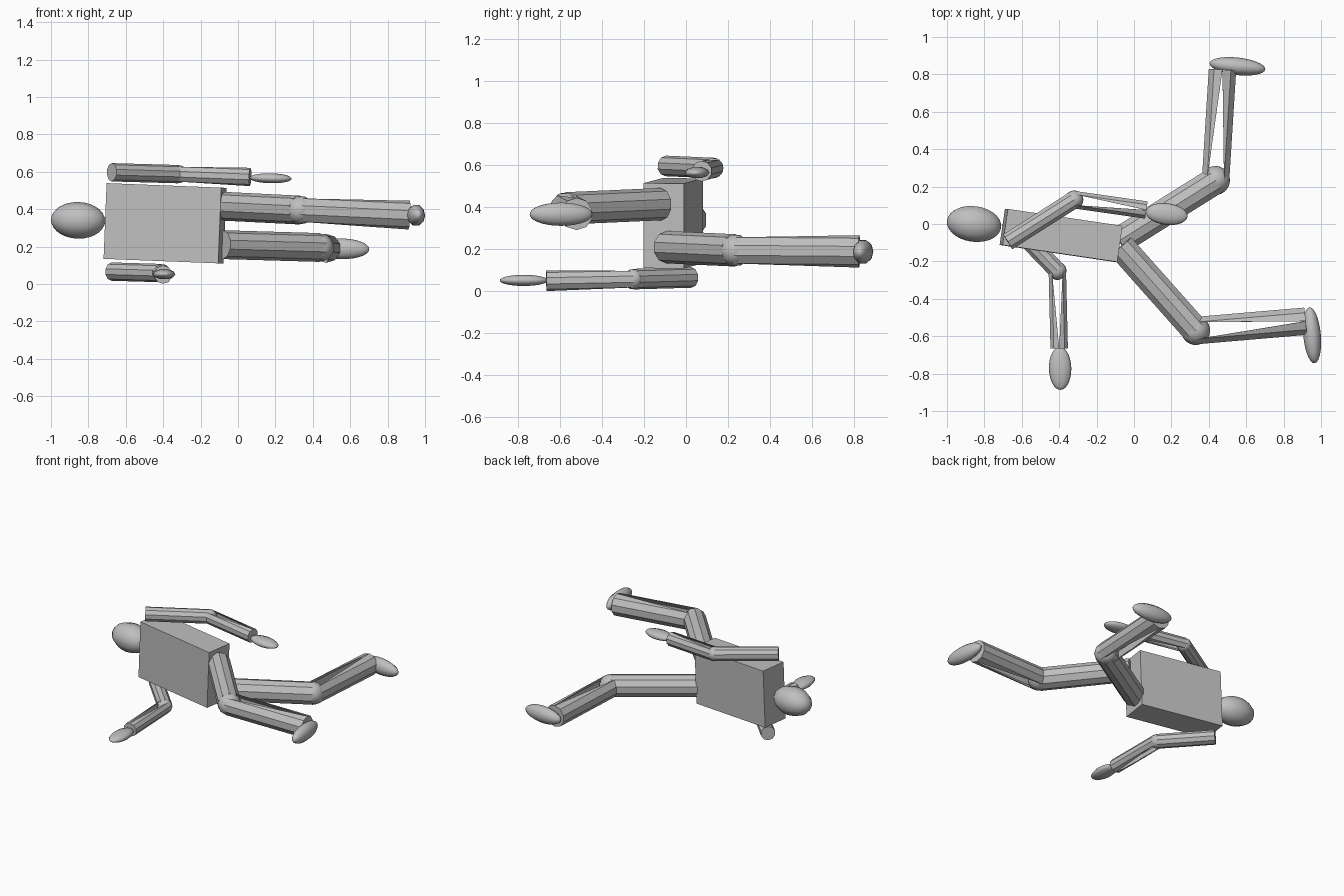
import bpy, bmesh, math
from mathutils import Vector, Matrix

if "Cube" in bpy.data.objects:
    bpy.data.objects.remove(bpy.data.objects["Cube"])

SIDES = 10
grey = bpy.data.materials.new("plain grey")
grey.diffuse_color = (0.52, 0.52, 0.52, 1)
grey.use_nodes = True
grey.node_tree.nodes["Principled BSDF"].inputs["Base Color"].default_value = grey.diffuse_color


def frame(axis, ref):
    """Orthonormal frame: long axis, reference side, third side."""
    a = Vector(axis).normalized()
    s = Vector(ref)
    s = (s - a * s.dot(a)).normalized()
    return a, s, a.cross(s)


def finish(name, bm, smooth=False):
    bmesh.ops.recalc_face_normals(bm, faces=bm.faces[:])
    me = bpy.data.meshes.new(name)
    bm.to_mesh(me)
    bm.free()
    me.materials.append(grey)
    for p in me.polygons:
        p.use_smooth = smooth
    ob = bpy.data.objects.new(name, me)
    bpy.context.collection.objects.link(ob)
    return ob


def tube(name, p0, p1, r, split=False):
    """Ten-sided limb; split leaves a tapering slot above and below at the start."""
    p0, p1 = Vector(p0), Vector(p1)
    a, s, t = frame(p1 - p0, (0, 0, 1))
    bm = bmesh.new()
    rings = []
    for p in (p0, p1):
        rings.append([bm.verts.new(p + r * (s * math.cos(k * math.tau / SIDES)
                                            + t * math.sin(k * math.tau / SIDES)))
                      for k in range(SIDES)])
    lo, hi = rings
    for k in range(SIDES):
        n = (k + 1) % SIDES
        quad = [lo[k], lo[n], hi[n], hi[k]]
        if split:
            quad = [v for v in quad if v not in (lo[0], lo[SIDES // 2])]
        bm.faces.new(quad)
    bm.faces.new(hi)
    if split:
        bmesh.ops.delete(bm, geom=[lo[0], lo[SIDES // 2]], context='VERTS')
    else:
        bm.faces.new(lo)
    return finish(name, bm)


def ellipsoid(name, centre, axis, ref, half):
    """Ball stretched to half = (along axis, along ref, third)."""
    a, s, t = frame(axis, ref)
    m = Matrix((s * half[1], t * half[2], a * half[0])).transposed().to_4x4()
    m.translation = Vector(centre)
    bm = bmesh.new()
    bmesh.ops.create_uvsphere(bm, u_segments=SIDES, v_segments=14, radius=1, matrix=m)
    return finish(name, bm, True)


def limb(names, root, joint, tip, r, end, end_axis, end_half):
    """Upper tube, joint ball, split lower tube and rounded end."""
    upper, ball, lower, last = names
    tube(upper, root, joint, r)
    ellipsoid(ball, joint, Vector(joint) - Vector(root), (0, 0, 1), (r, r, r))
    tube(lower, joint, tip, r, True)
    ellipsoid(last, end, end_axis, (0, 0, 1) if abs(end_axis[2]) < 0.9 else (1, 0, 0), end_half)


# torso: a tilted box
u, w, v = frame((0.989, -0.146, -0.039), (0.039, 0, 1))
m = Matrix((u * 0.62, v * 0.195, w * 0.405)).transposed().to_4x4()
m.translation = (-0.39, -0.061, 0.324)
bm = bmesh.new()
bmesh.ops.create_cube(bm, size=1, matrix=m)
finish("torso", bm)

# head
ellipsoid("head", (-0.855, 0.0, 0.34), (1, -0.13, -0.03), (0, 1, 0), (0.146, 0.1, 0.098))

# legs
leg = ("thigh", "knee", "shin", "foot")
limb(["front_" + n for n in leg], (-0.07, -0.12, 0.415), (0.33, -0.57, 0.395),
     (0.915, -0.52, 0.368), 0.077, (0.952, -0.595, 0.367), (0.09, -1, 0), (0.15, 0.058, 0.047))
limb(["rear_" + n for n in leg], (-0.08, -0.09, 0.21), (0.436, 0.233, 0.195),
     (0.473, 0.825, 0.19), 0.077, (0.553, 0.843, 0.188), (1, -0.11, -0.02), (0.15, 0.058, 0.047))

# arms
arm = ("upper_arm", "elbow", "forearm", "hand")
limb(["top_" + n for n in arm], (-0.675, -0.095, 0.597), (-0.32, 0.13, 0.587),
     (0.065, 0.075, 0.572), 0.049, (0.175, 0.053, 0.565), (1, -0.12, -0.02), (0.112, 0.028, 0.058))
limb(["lower_" + n for n in arm], (-0.675, 0.025, 0.066), (-0.41, -0.25, 0.058),
     (-0.40, -0.665, 0.05), 0.049, (-0.395, -0.772, 0.052), (0.02, -1, 0), (0.115, 0.028, 0.06))
